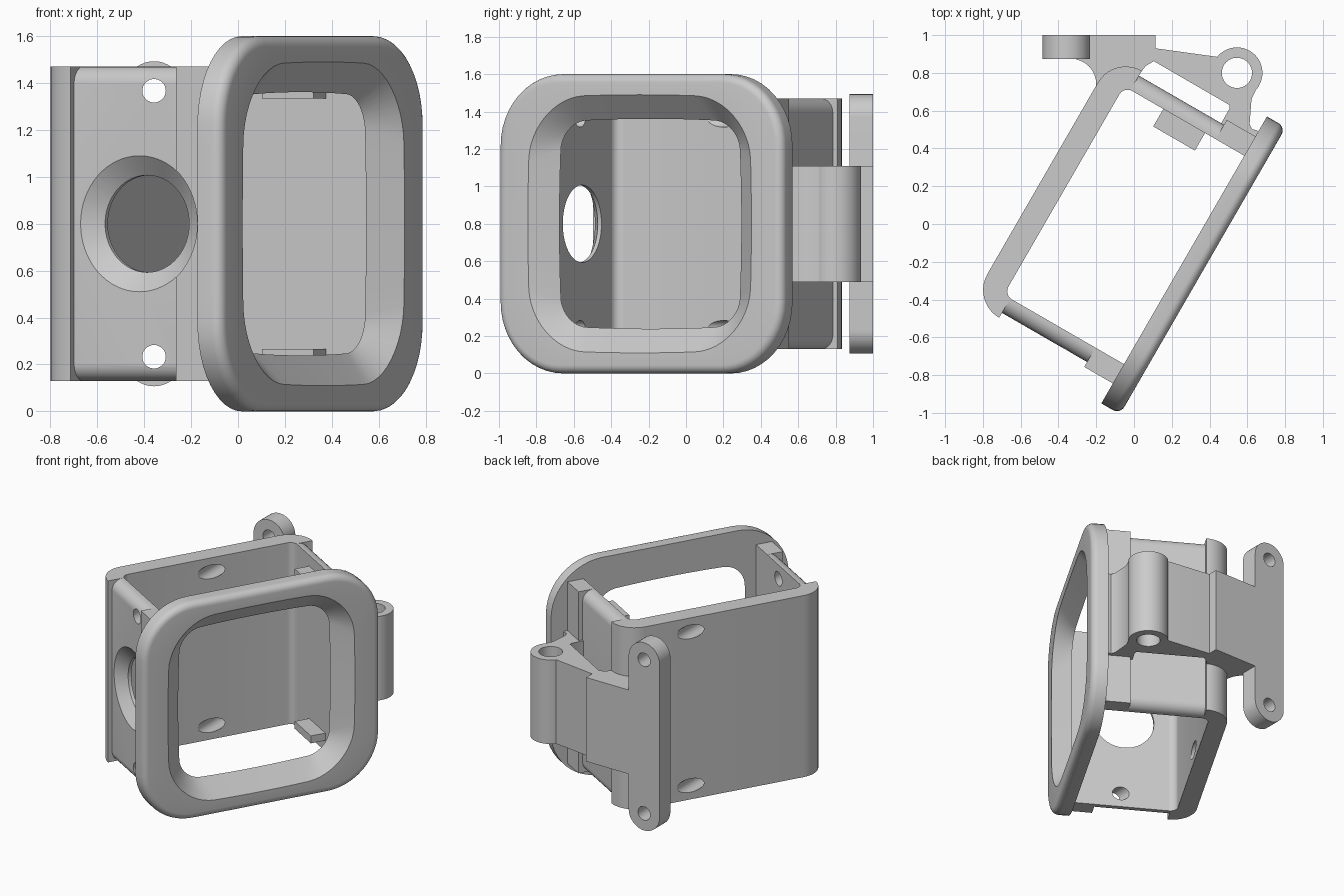
import bpy, bmesh
from math import sin, cos, pi, radians
from mathutils import Vector

if "Cube" in bpy.data.objects:
    bpy.data.objects.remove(bpy.data.objects["Cube"])

UC = -0.032          # centre of the box along its wide direction
Z0, Z1, ZM = 0.13, 1.47, 0.8


def W(a, n, z):
    """Box coordinates (a = sideways, n = towards the bezel) to world."""
    u = a + UC
    return Vector((0.5 * u + 0.866 * n, 0.866 * u - 0.5 * n, z))


def loft(name, rings, ring_loop=False):
    """Skin a list of closed rings; cap the ends unless the rings loop."""
    bm = bmesh.new()
    rows = [[bm.verts.new(p) for p in r] for r in rings]
    m = len(rows[0])
    for i in range(len(rows) if ring_loop else len(rows) - 1):
        a, b = rows[i], rows[(i + 1) % len(rows)]
        for j in range(m):
            k = (j + 1) % m
            bm.faces.new((a[j], a[k], b[k], b[j]))
    if not ring_loop:
        bm.faces.new(rows[0])
        bm.faces.new(rows[-1])
    bmesh.ops.recalc_face_normals(bm, faces=bm.faces)
    me = bpy.data.meshes.new(name)
    bm.to_mesh(me)
    bm.free()
    ob = bpy.data.objects.new(name, me)
    bpy.context.collection.objects.link(ob)
    return ob


def prism(name, pts, z0, z1, local=False):
    f = W if local else (lambda x, y, z: Vector((x, y, z)))
    return loft(name, [[f(x, y, z) for x, y in pts] for z in (z0, z1)])


def arc(cx, cy, r, a0, a1, n=10):
    return [(cx + r * cos(radians(a0 + (a1 - a0) * i / n)),
             cy + r * sin(radians(a0 + (a1 - a0) * i / n))) for i in range(n + 1)]


def circle(cx, cy, r, n=48):
    return arc(cx, cy, r, 0, 360, n)[:-1]


def cut(ob, cutters):
    bpy.context.view_layer.objects.active = ob
    for c in cutters:
        c.hide_render = True
        mod = ob.modifiers.new("cut", 'BOOLEAN')
        mod.operation, mod.solver, mod.object = 'DIFFERENCE', 'EXACT', c
        bpy.ops.object.modifier_apply(modifier=mod.name)


def frame_ring(h, hz, r, n, bow=0.0):
    """Rounded square ring with evenly split sides, optionally bowed out."""
    pts = []
    corners = [(1, 1, 0), (-1, 1, 90), (-1, -1, 180), (1, -1, 270)]
    for sx, sz, a0 in corners:
        pts.append(arc(sx * (h - r), sz * (hz - r), r, a0, a0 + 90, 12))
    flat = []
    for i in range(4):
        flat += pts[i]
        p, q = pts[i][-1], pts[(i + 1) % 4][0]
        flat += [(p[0] + (q[0] - p[0]) * t / 8, p[1] + (q[1] - p[1]) * t / 8)
                 for t in range(1, 8)]
    return [W(x * (1 + bow * (1 - (z / hz) ** 2)),
              n, ZM + z * (1 + bow * (1 - (x / h) ** 2))) for x, z in flat]


# front bezel: bevelled opening and rounded outer lip
R = 0.045
rings = [frame_ring(0.545, 0.545, 0.15, 0.325, 0.03),
         frame_ring(0.67, 0.67, 0.33, 0.44, 0.03)]
for i in range(7):
    t = i * pi / 12
    off = R * (1 - sin(t))
    rings.append(frame_ring(0.877 - off, 0.8 - off, 0.38 - off, 0.44 - R + R * cos(t)))
rings.append(frame_ring(0.877, 0.8, 0.38, 0.325))
loft("front_bezel", rings, ring_loop=True)

# back plate with rounded corners turning into the side walls
half = [(0.637, -0.38)] + arc(0.577, -0.35, 0.06, 0, -90, 6)
half = arc(0.585, -0.37, 0.17, -90, 0) + [(0.755, -0.37), (0.637, -0.37)] + \
    arc(0.587, -0.36, 0.05, 0, -90, 6)
half = half[:10] + half[11:]
back = prism("back_plate", half + [(-x, y) for x, y in reversed(half)], Z0, Z1, True)

# side walls with rounded long edges, plus the thicker front blocks
walls, blocks = {}, {}
for side, s in (("left", -1), ("right", 1)):
    sec = [(0.637, Z0)] + arc(0.65, Z0 + 0.075, 0.075, -90, 0, 8) + \
        arc(0.65, Z1 - 0.075, 0.075, 0, 90, 8) + [(0.637, Z1)]
    walls[side] = loft(side + "_wall", [[W(s * a, n, z) for a, z in sec] for n in (-0.37, 0.15)])
    blk = [(s * 0.637, 0.15), (s * 0.755, 0.15), (s * 0.755, 0.33), (s * 0.637, 0.33)]
    blocks[side] = prism(side + "_front_block", blk, Z0, Z1, True)

# small inner tabs on the right wall
for name, z in (("lower_tab", 0.21), ("upper_tab", 1.335)):
    prism(name, [(0.53, -0.17), (0.645, -0.17), (0.645, 0.085), (0.53, 0.085)], z, z + 0.055, True)

# upright mounting bar with round ends
stadium = arc(-0.358, 1.367, 0.126, 0, 180, 20) + arc(-0.358, 0.233, 0.126, 180, 360, 20)
bar = loft("mounting_bar", [[Vector((x, y, z)) for x, z in stadium] for y in (0.873, 1.0)])

# arm joining bar, box corner and hinge tube, leaving a slot beside the wall
profile = [(-0.24, 1.0), (0.115, 1.0), (0.115, 0.93), (0.44, 0.885), (0.545, 0.86),
           (0.65, 0.72), (0.622, 0.66), (0.612, 0.53), (0.625, 0.502), (0.655, 0.495),
           (0.66, 0.44), (0.6, 0.40), (0.44, 0.495), (0.505, 0.61), (0.505, 0.63),
           (0.105, 0.862), (0.06, 0.835), (0.02, 0.78), (-0.1, 0.72), (-0.2, 0.7)] + \
    arc(-0.335, 0.74, 0.135, 0, 90, 8) + [(-0.335, 0.90), (-0.24, 0.90)]
arm = prism("mount_arm", profile, 0.49, 1.11)
tube = prism("hinge_tube", circle(0.545, 0.8, 0.135), 0.49, 1.11)
bore = prism("bore_cutter", circle(0.545, 0.8, 0.08), 0.3, 1.3)
cut(arm, [bore])
cut(tube, [bore])

# screw holes run straight through from front to back
drills = [loft("drill_cutter", [[Vector((x, y, z)) for x, z in circle(-0.358, zc, 0.05, 32)]
                                for y in (-1.2, 1.2)]) for zc in (0.233, 1.367)]
# countersunk round port in the left wall
port = loft("port_cutter", [[W(a, n, z) for n, z in circle(-0.048, ZM, r, 64)]
                            for a, r in ((-0.5, 0.207), (-0.66, 0.207), (-0.725, 0.29), (-0.80, 0.32))])
cut(bar, drills)
cut(back, drills + [port])
cut(walls["left"], drills + [port])
cut(blocks["left"], [port])

for c in drills + [port, bore]:
    bpy.data.objects.remove(c)
for ob in bpy.context.scene.objects:
    ob.select_set(True)
bpy.context.view_layer.objects.active = back
bpy.ops.object.shade_smooth_by_angle(angle=radians(30))
